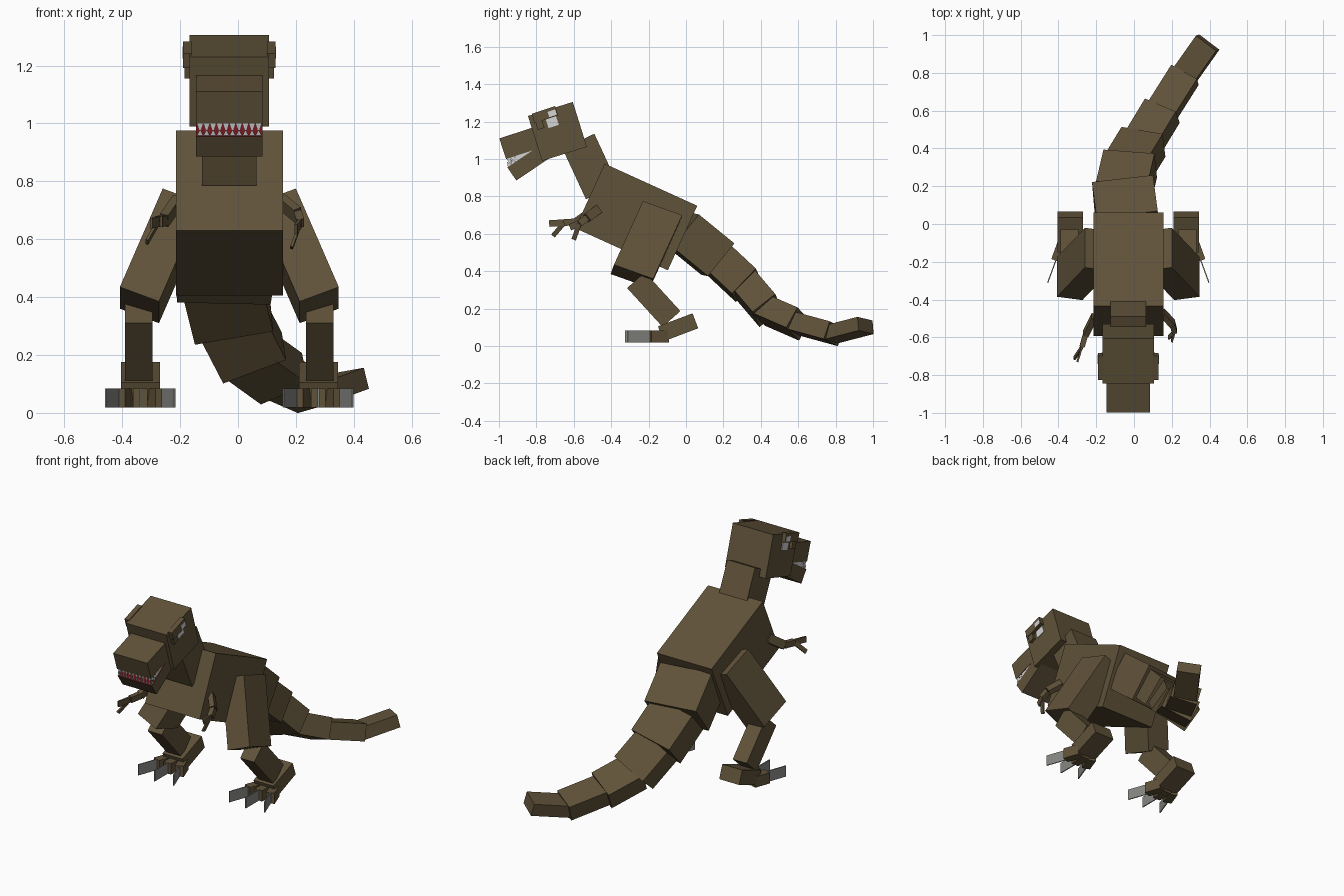
import bpy, bmesh, math
from mathutils import Vector as V

if "Cube" in bpy.data.objects:
    bpy.data.objects.remove(bpy.data.objects["Cube"])

CX = -0.03  # body symmetry plane


def material(name, rgb):
    m = bpy.data.materials.new(name)
    m.diffuse_color = (*rgb, 1)
    m.use_nodes = True
    m.node_tree.nodes["Principled BSDF"].inputs["Base Color"].default_value = m.diffuse_color
    return m


HIDE = material("brown hide", (0.117, 0.084, 0.041))
WHITE = material("tooth and eye white", (0.66, 0.66, 0.66))
CLAW = material("claw grey", (0.24, 0.24, 0.225))
RED = material("mouth red", (0.20, 0.008, 0.012))


def finish(name, bm, mats):
    me = bpy.data.meshes.new(name)
    bm.to_mesh(me)
    bm.free()
    for m in mats:
        me.materials.append(m)
    ob = bpy.data.objects.new(name, me)
    bpy.context.collection.objects.link(ob)
    return ob


def block(name, corner, u, v, w, mat=HIDE, mirror=False, red_dir=None):
    """Box from one corner and three edge vectors; faces along red_dir turn red."""
    c, u, v, w = V(corner), V(u), V(v), V(w)
    bm = bmesh.new()
    pts = []
    for k in range(8):
        p = c + u * (k & 1) + v * (k >> 1 & 1) + w * (k >> 2)
        if mirror:
            p.x = 2 * CX - p.x
        pts.append(bm.verts.new(p))
    for f in ((0, 1, 3, 2), (4, 5, 7, 6), (0, 1, 5, 4), (2, 3, 7, 6), (0, 2, 6, 4), (1, 3, 7, 5)):
        bm.faces.new([pts[i] for i in f])
    bmesh.ops.recalc_face_normals(bm, faces=bm.faces)
    if red_dir:
        for f in bm.faces:
            f.material_index = int(f.normal.dot(V(red_dir).normalized()) > 0.9)
    return finish(name, bm, [mat, RED])


def pair(name, *args, **kw):
    block("right_" + name, *args, **kw)
    block("left_" + name, *args, mirror=True, **kw)


def side_block(name, half, yz, u, v, **kw):
    """Box drawn in side view and extruded symmetrically across the body."""
    return block(name, (CX - half, *yz), (0, *u), (0, *v), (2 * half, 0, 0), **kw)


def bar(name, s, e, right, wide, thick, mat=HIDE):
    """Box along the line s-e with a given sideways direction."""
    s, d = V(s), V(e) - V(s)
    r = V(right)
    r = (r - d * (r.dot(d) / d.length_squared)).normalized()
    up = r.cross(d).normalized()
    return block(name, s - r * wide / 2 - up * thick / 2, d, r * wide, up * thick, mat)


def teeth(name, a, b, tip, n):
    """Row of thin triangular teeth from a to b."""
    a, b, tip = V(a), V(b), V(tip)
    bm = bmesh.new()
    for i in range(n):
        p, q = a.lerp(b, i / n), a.lerp(b, (i + 1) / n)
        bm.faces.new([bm.verts.new(x) for x in (p, q, (p + q) / 2 + tip)])
    return finish(name, bm, [WHITE])


# Trunk, neck and head
side_block("torso", 0.185, (-0.435, 0.975), (0.495, -0.225), (-0.157, -0.345))
side_block("neck", 0.094, (-0.49, 1.135), (-0.17, -0.08), (0.125, -0.27))
side_block("head", 0.137, (-0.605, 1.305), (-0.24, -0.075), (0.075, -0.24))
side_block("upper_jaw", 0.115, (-0.998, 1.11), (0.24, 0.078), (0.036, -0.11),
           red_dir=(0, 0.31, -0.95))
side_block("lower_jaw", 0.115, (-0.955, 0.955), (0.21, 0.142), (0.048, -0.07),
           red_dir=(0, -0.56, 0.83))

# Teeth round both jaws
for x, side in ((CX - 0.112, "left"), (CX + 0.112, "right")):
    teeth(side + "_upper_teeth", (x, -0.96, 1.002), (x, -0.79, 1.057), (0, 0.012, -0.036), 8)
    teeth(side + "_lower_teeth", (x, -0.952, 0.957), (x, -0.82, 1.046), (0, -0.014, 0.022), 7)
teeth("front_upper_teeth", (CX - 0.112, -0.958, 1.0), (CX + 0.112, -0.958, 1.0), (0, 0.01, -0.036), 10)
teeth("front_lower_teeth", (CX - 0.112, -0.95, 0.957), (CX + 0.112, -0.95, 0.957), (0, -0.008, 0.022), 10)

# Brows and eyes
pair("brow", (0.10, -0.70, 1.283), (0, -0.125, -0.042), (0, 0.016, -0.05), (0.03, 0, 0))
pair("cheek_ridge", (0.10, -0.775, 1.225), (0, -0.035, -0.012), (0, 0.018, -0.058), (0.025, 0, 0))
pair("eye", (0.105, -0.70, 1.245), (0, -0.055, -0.018), (0, 0.02, -0.062), (0.006, 0, 0), WHITE)
pair("eye_shine", (0.127, -0.70, 1.265), (0, -0.04, -0.013), (0, 0.009, -0.028), (0.005, 0, 0), WHITE)

# Legs
pair("thigh", (0.2, -0.23, 0.775), (0.148, -0.155, -0.34), (0, 0.21, -0.075), (-0.135, -0.018, -0.05))
pair("shin", (0.235, -0.315, 0.31), (0, 0.19, -0.208), (0, 0.095, 0.085), (0.095, 0, 0))
pair("foot", (0.21, -0.15, 0.105), (0, 0.185, 0.07), (0, 0.03, -0.08), (0.135, 0, 0))

# Three spread toes with flat claws on each foot
for i, (x, ang, reach) in enumerate(((0.235, -20, 0.10), (0.278, 0, 0.10), (0.32, 20, 0.10))):
    a = math.radians(ang)
    d = V((math.sin(a), -math.cos(a), 0))
    r = V((math.cos(a), math.sin(a), 0))
    s = V((x, -0.10, 0.018))
    pair(f"toe_{i}", s - r * 0.025, d * reach, r * 0.05, (0, 0, 0.066))
    pair(f"claw_{i}", s + d * reach - r * 0.003, d * 0.125, r * 0.006, (0, 0, 0.066), CLAW)

# Small arms in a slightly uneven pose
arms = {
    "left": ((-0.21, -0.49, 0.73), (-0.255, -0.58, 0.665), (-0.275, -0.65, 0.66), (-0.30, -0.73, 0.655)),
    "right": ((0.15, -0.47, 0.73), (0.205, -0.53, 0.685), (0.215, -0.57, 0.655), (0.20, -0.62, 0.635)),
}
for side, (a, b, c, d) in arms.items():
    bar(side + "_upper_arm", a, b, (1, 0, 0), 0.03, 0.05)
    bar(side + "_forearm", b, c, (1, 0, 0), 0.028, 0.036)
    bar(side + "_hand", c, d, (1, 0, 0), 0.01, 0.035)
    bar(side + "_finger", c, V(d) + V((-0.015, 0.02, -0.065)), (1, 0, 0), 0.01, 0.025)

# Tail: joints (x, y, z), then sideways direction, width and thickness
joints = [(-0.03, -0.02, 0.62), (-0.055, 0.17, 0.465), (-0.02, 0.32, 0.325), (0.05, 0.435, 0.19),
          (0.15, 0.60, 0.118), (0.27, 0.79, 0.066), (0.39, 0.96, 0.11)]
shape = [((0.325, 0.04, -0.01), 0.325, 0.225), ((0.27, -0.025, 0.05), 0.275, 0.185),
         ((0.225, -0.035, 0.08), 0.235, 0.155), ((0.16, -0.07, 0.07), 0.19, 0.125),
         ((0.135, -0.08, 0.04), 0.16, 0.10), ((0.11, -0.08, 0.02), 0.135, 0.075)]
for i, (right, wide, thick) in enumerate(shape):
    s, e = V(joints[i]), V(joints[i + 1])
    bar(f"tail_{i + 1}", s - (e - s) * (0.1 if i else 0), e, right, wide, thick)
